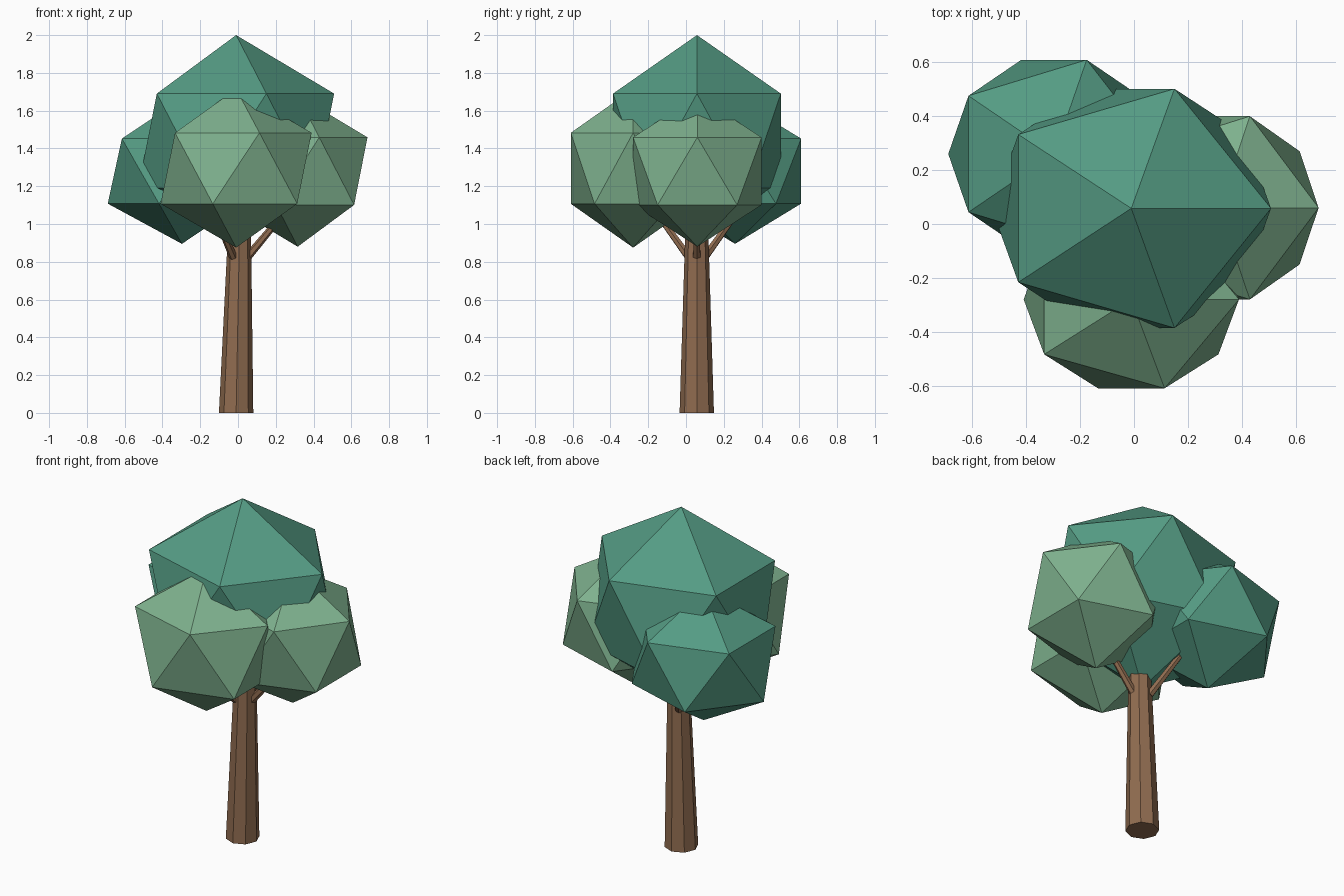
import bpy, math
from mathutils import Vector

if "Cube" in bpy.data.objects:
    bpy.data.objects.remove(bpy.data.objects["Cube"])


def material(name, rgb):
    m = bpy.data.materials.new(name)
    m.diffuse_color = (*rgb, 1)
    m.use_nodes = True
    m.node_tree.nodes["Principled BSDF"].inputs["Base Color"].default_value = m.diffuse_color
    return m


teal = material("teal_leaves", (0.09, 0.33, 0.23))
light = material("light_leaves", (0.21, 0.44, 0.27))
bark = material("bark", (0.28, 0.15, 0.08))


def finish(name, mat):
    ob = bpy.context.object
    ob.name = name
    ob.data.materials.append(mat)
    return ob


def foliage(name, centre, radii, mat):
    bpy.ops.mesh.primitive_ico_sphere_add(subdivisions=1, radius=1, location=centre)
    ob = finish(name, mat)
    ob.scale = radii


def tapered(name, start, end, r1, r2, sides):
    start, end = Vector(start), Vector(end)
    axis = end - start
    bpy.ops.mesh.primitive_cone_add(vertices=sides, radius1=r1, radius2=r2, depth=axis.length,
                                    location=(start + end) / 2)
    ob = finish(name, bark)
    ob.rotation_euler = axis.to_track_quat('Z', 'Y').to_euler()
    return ob


# Trunk: eight-sided taper leaning slightly to +x, with level ends
bpy.ops.mesh.primitive_cone_add(vertices=8, radius1=0.091, radius2=0.061, depth=0.96,
                                location=(-0.01, 0.057, 0.48))
trunk = finish("trunk", bark)
for v in trunk.data.vertices:
    if v.co.z > 0:
        v.co.x += 0.018

# Three branches, evenly spread around the trunk
for i, name in enumerate(("right_branch", "back_branch", "front_branch")):
    a = math.radians(120 * i)
    c, s = math.cos(a), math.sin(a)
    tapered(name, (0.05 * c, 0.057 + 0.05 * s, 0.825),
            (0.28 * c, 0.057 + 0.28 * s, 1.10), 0.022, 0.015, 6)

# Foliage clumps
foliage("top_foliage", (-0.01, 0.058, 1.44), (0.58, 0.522, 0.56), teal)
foliage("front_foliage", (-0.01, -0.28, 1.295), (0.447, 0.388, 0.42), light)
foliage("right_foliage", (0.316, 0.06, 1.28), (0.413, 0.40, 0.40), light)
foliage("back_left_foliage", (-0.297, 0.26, 1.28), (0.439, 0.411, 0.385), teal)
